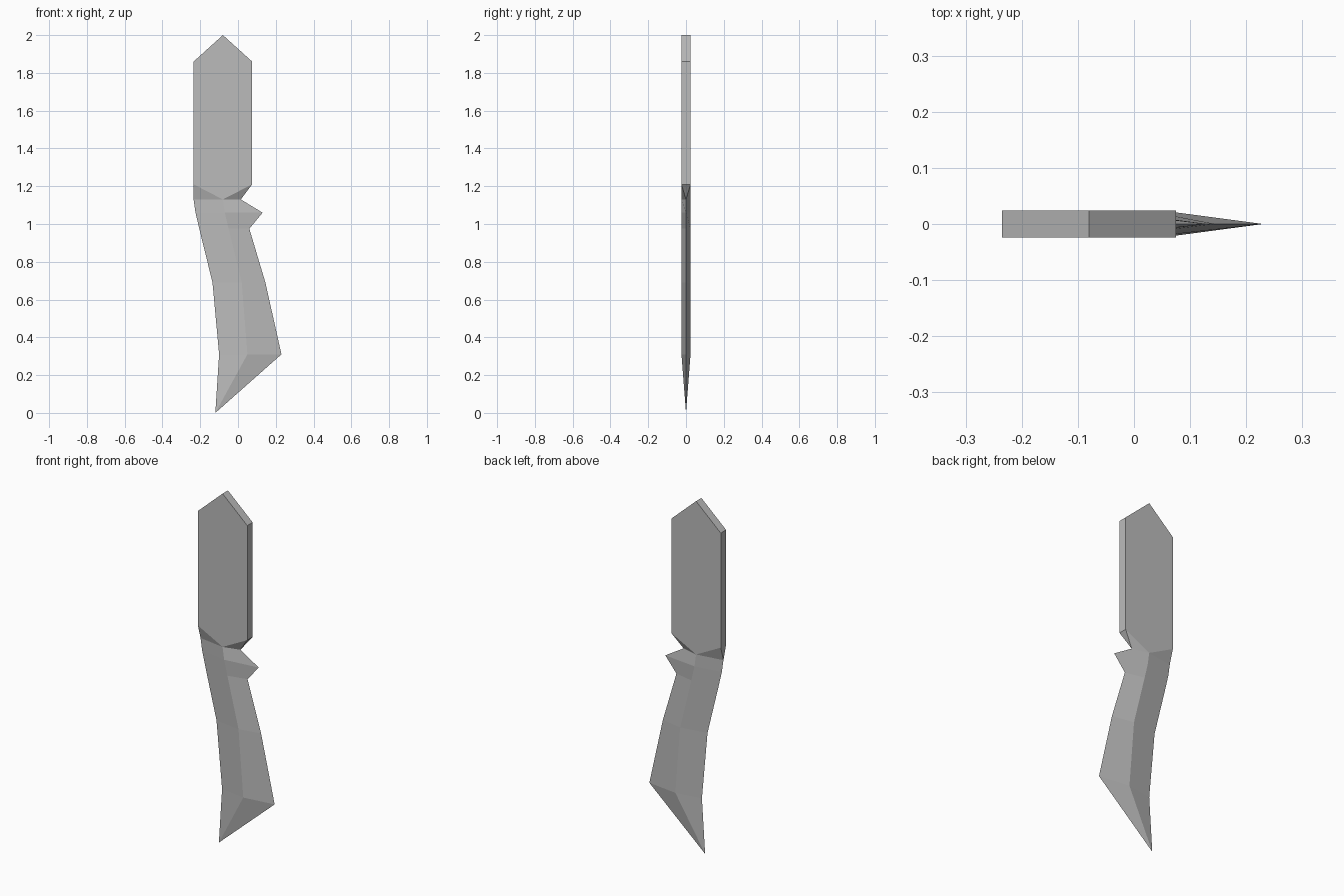
import bpy
import bmesh

cube = bpy.data.objects.get("Cube")
if cube:
    bpy.data.objects.remove(cube, do_unlink=True)

HALF = 0.024  # half of the thickness

steel = bpy.data.materials.new("grey_steel")
steel.use_nodes = True
colour = (0.5, 0.5, 0.5, 1)
steel.diffuse_color = colour
steel.node_tree.nodes["Principled BSDF"].inputs["Base Color"].default_value = colour


def add_object(name, bm):
    bmesh.ops.recalc_face_normals(bm, faces=bm.faces)
    mesh = bpy.data.meshes.new(name)
    bm.to_mesh(mesh)
    bm.free()
    mesh.materials.append(steel)
    obj = bpy.data.objects.new(name, mesh)
    bpy.context.collection.objects.link(obj)
    return obj


# Handle: flat six-sided slab, open below where the blade joins
outline = [(-0.08, 1.13), (0.075, 1.21), (0.075, 1.86),
           (-0.08, 2.0), (-0.235, 1.86), (-0.235, 1.21)]
bm = bmesh.new()
front, back = [[bm.verts.new((x, y, z)) for x, z in outline] for y in (-HALF, HALF)]
bm.faces.new(front)
bm.faces.new(back)
for i in range(1, 5):
    bm.faces.new((front[i], front[i + 1], back[i + 1], back[i]))
add_object("handle", bm)

# Blade: diamond sections, each with height, spine x, ridge x and cutting edge x
sections = [(1.13, -0.235, -0.08, 0.015),
            (1.06, -0.225, -0.07, 0.13),   # pointed spur
            (0.975, -0.205, -0.05, 0.06),
            (0.69, -0.135, 0.02, 0.145),
            (0.31, -0.10, 0.05, 0.23)]
bm = bmesh.new()
rings = []
for z, spine, ridge, edge in sections:
    points = [(spine, 0), (ridge, -HALF), (edge, 0), (ridge, HALF)]
    rings.append([bm.verts.new((x, y, z)) for x, y in points])
for a, b in zip(rings, rings[1:]):
    for i in range(4):
        j = (i + 1) % 4
        bm.faces.new((a[i], a[j], b[j], b[i]))

# Tip: the last section closes to a point
tip = bm.verts.new((-0.12, 0, 0))
for i in range(4):
    bm.faces.new((rings[-1][i], rings[-1][(i + 1) % 4], tip))

# Collar: facets from the handle's lower corners to the first section
top = rings[0]
for x, side in ((-0.235, top[0]), (0.075, top[2])):
    f = bm.verts.new((x, -HALF, 1.21))
    b = bm.verts.new((x, HALF, 1.21))
    for face in ((f, top[1], side), (b, top[3], side), (f, b, side)):
        bm.faces.new(face)
add_object("blade", bm)
